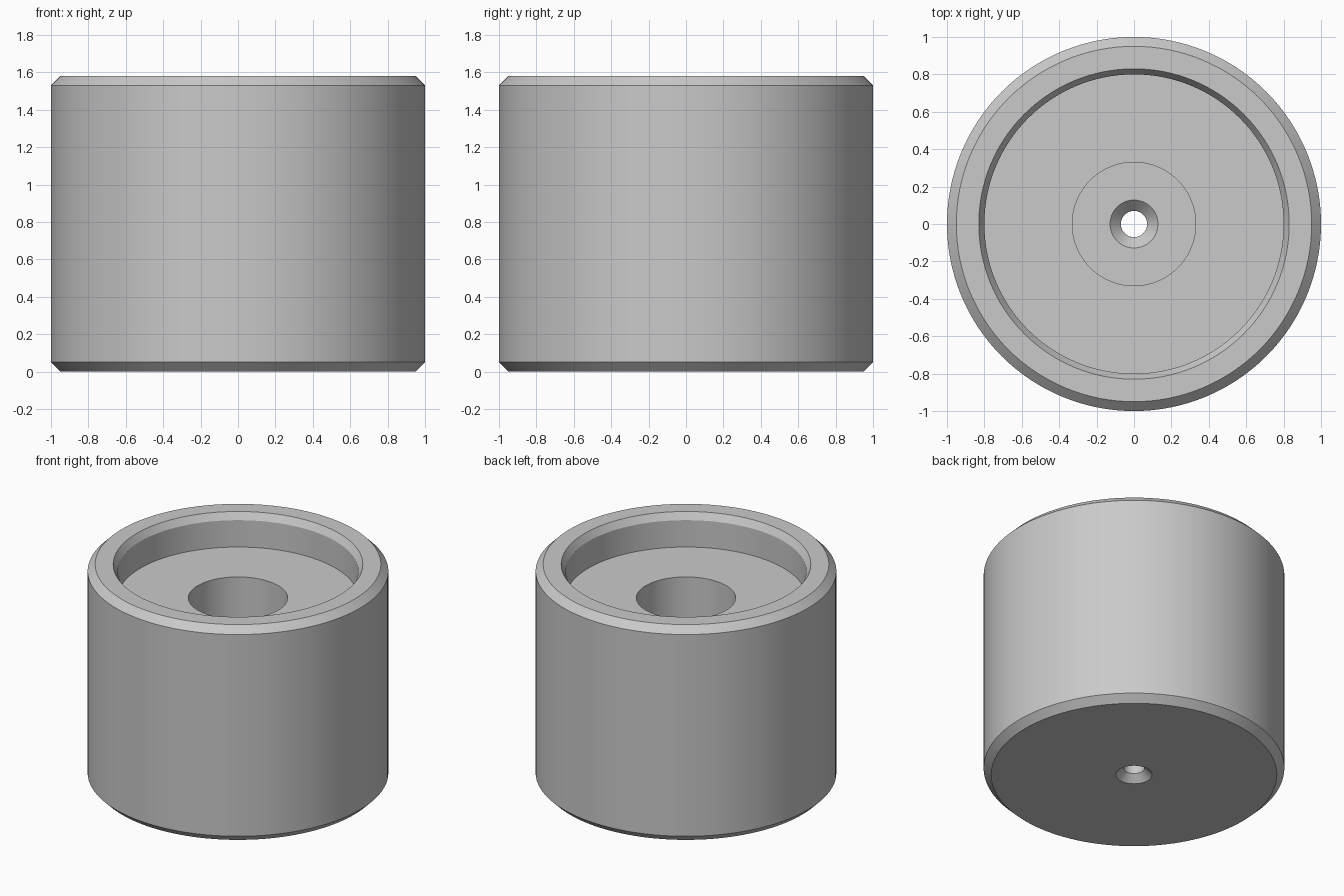
import bpy
import bmesh
import math

cube = bpy.data.objects.get("Cube")
if cube:
    bpy.data.objects.remove(cube, do_unlink=True)

# One plain grey for the whole part
grey = bpy.data.materials.new("plain grey")
grey.use_nodes = True
colour = (0.59, 0.59, 0.59, 1.0)
grey.diffuse_color = colour
grey.node_tree.nodes["Principled BSDF"].inputs["Base Color"].default_value = colour

HEIGHT = 1.58
CHAMFER = 0.05
RECESS = 0.80
RECESS_FLOOR = HEIGHT - 0.247
BORE = 0.33
BORE_FLOOR = 0.35
THROAT = 0.07
SEGMENTS = 128

# Closed cross-section as (radius, height), from the throat outwards
profile = [
    (THROAT, CHAMFER), (0.12, 0),                          # lower countersink
    (1 - CHAMFER, 0), (1, CHAMFER),                        # bottom chamfer
    (1, HEIGHT - CHAMFER), (1 - CHAMFER, HEIGHT),          # top chamfer
    (RECESS + 0.03, HEIGHT), (RECESS, HEIGHT - 0.05),      # recess lead-in
    (RECESS, RECESS_FLOOR), (BORE, RECESS_FLOOR),          # recess
    (BORE, BORE_FLOOR), (0.128, BORE_FLOOR),               # central bore
    (THROAT, BORE_FLOOR - 0.06),                           # upper countersink
]


def lathe(name, points, material):
    """Spin a closed profile around the z axis."""
    bm = bmesh.new()
    verts = [bm.verts.new((r, 0, z)) for r, z in points]
    edges = [bm.edges.new((a, b)) for a, b in zip(verts, verts[1:] + verts[:1])]
    bmesh.ops.spin(bm, geom=verts + edges, cent=(0, 0, 0), axis=(0, 0, 1),
                   angle=math.tau, steps=SEGMENTS)
    bmesh.ops.remove_doubles(bm, verts=bm.verts, dist=0.0005)
    bmesh.ops.recalc_face_normals(bm, faces=bm.faces)
    mesh = bpy.data.meshes.new(name)
    bm.to_mesh(mesh)
    bm.free()
    mesh.materials.append(material)
    obj = bpy.data.objects.new(name, mesh)
    bpy.context.collection.objects.link(obj)
    return obj


# Turned body with recess, bore and countersunk through hole
body = lathe("turned_body", profile, grey)
bpy.ops.object.select_all(action="DESELECT")
body.select_set(True)
bpy.context.view_layer.objects.active = body
bpy.ops.object.shade_smooth_by_angle(angle=math.radians(20))
